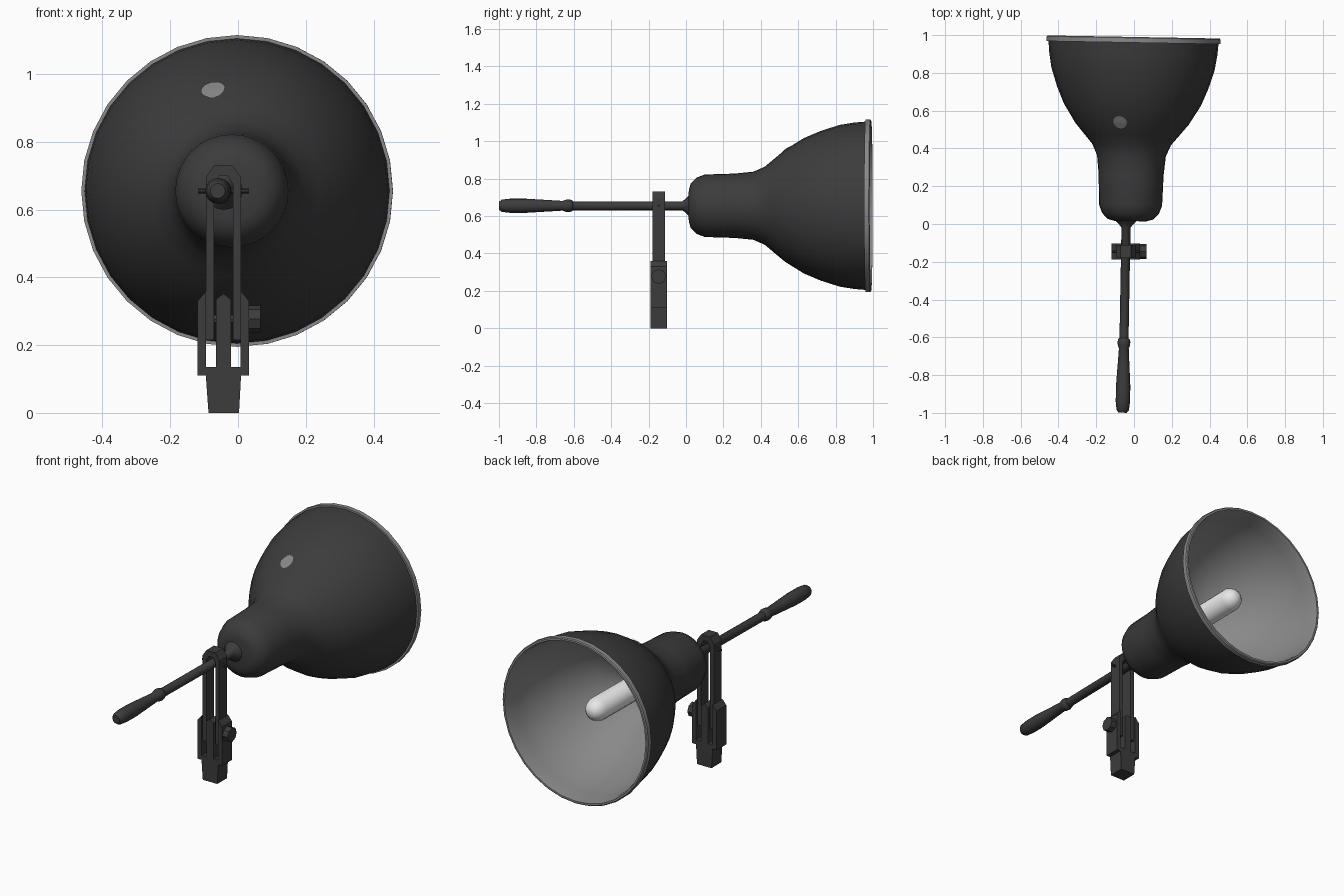
import bpy, bmesh, math
from mathutils import Matrix, Vector

if "Cube" in bpy.data.objects:
    bpy.data.objects.remove(bpy.data.objects["Cube"])

TILT = Matrix.Rotation(-0.018, 4, 'Z')   # the lamp head is turned slightly off the y axis
AXIS_Z = 0.655


def material(name, v):
    m = bpy.data.materials.new(name)
    m.diffuse_color = (v, v, v, 1)
    m.use_nodes = True
    m.node_tree.nodes["Principled BSDF"].inputs["Base Color"].default_value = m.diffuse_color
    return m


DARK = material("dark enamel", 0.045)
GREY = material("light grey", 0.25)
WHITE = material("bulb white", 0.8)


def finish(name, bm, mats, smooth=None):
    bmesh.ops.remove_doubles(bm, verts=bm.verts, dist=1e-5)
    bmesh.ops.recalc_face_normals(bm, faces=bm.faces)
    me = bpy.data.meshes.new(name)
    bm.to_mesh(me)
    bm.free()
    for m in mats:
        me.materials.append(m)
    ob = bpy.data.objects.new(name, me)
    bpy.context.collection.objects.link(ob)
    if smooth:
        bpy.ops.object.select_all(action='DESELECT')
        ob.select_set(True)
        bpy.context.view_layer.objects.active = ob
        bpy.ops.object.shade_smooth_by_angle(angle=math.radians(smooth))
    return ob


def lathe(name, prof, mats, x, segs, mat_rule=lambda i: 0, smooth=40):
    """Spin (y, r) pairs round the lamp axis."""
    bm = bmesh.new()
    rings = []
    for y, r in prof:
        rings.append([bm.verts.new(TILT @ Vector((x + r * math.cos(a), y, AXIS_Z + r * math.sin(a))))
                      for a in (2 * math.pi * k / segs for k in range(segs))])
    for i in range(len(rings) - 1):
        a, b = rings[i], rings[i + 1]
        for k in range(segs):
            n = (k + 1) % segs
            bm.faces.new((a[k], a[n], b[n], b[k])).material_index = mat_rule(i)
    return finish(name, bm, mats, smooth)


def plate(name, outline, y0, y1):
    """Extrude an (x, z) outline from y0 to y1."""
    bm = bmesh.new()
    f = bm.faces.new([bm.verts.new((x, y0, z)) for x, z in outline])
    ext = bmesh.ops.extrude_face_region(bm, geom=[f])
    for v in ext["geom"]:
        if isinstance(v, bmesh.types.BMVert):
            v.co.y = y1
    return finish(name, bm, [DARK])


def x_cylinder(name, x0, x1, y, z, r, segs):
    bm = bmesh.new()
    bmesh.ops.create_cone(bm, cap_ends=True, segments=segs, radius1=r, radius2=r, depth=x1 - x0,
                          matrix=Matrix.Translation(((x0 + x1) / 2, y, z)) @ Matrix.Rotation(math.pi / 2, 4, 'Y'))
    return finish(name, bm, [DARK], 35)


# Shade: outer skin, rolled lip, grey inside
outer = [(0.015, 0), (0.015, 0.085), (0.025, 0.12), (0.055, 0.15), (0.10, 0.167), (0.26, 0.172), (0.36, 0.182),
         (0.42, 0.208), (0.47, 0.25), (0.53, 0.30), (0.63, 0.362), (0.72, 0.40), (0.82, 0.432),
         (0.90, 0.445), (0.96, 0.45)]
lip = [(0.96, 0.46), (0.985, 0.46), (0.99, 0.455), (0.99, 0.445)]
inner = [(y, r - 0.012) for y, r in reversed(outer[3:])] + [(0.04, 0.1), (0.04, 0)]
n_out = len(outer) - 1
lathe("shade", outer + lip + inner, [DARK, GREY], -0.02, 32, lambda i: 0 if i < n_out else 1)


# Small grey spot lying on the upper shade
def shade_radius(y):
    for (y0, r0), (y1, r1) in zip(outer[1:], outer[2:]):
        if y0 <= y <= y1:
            return r0 + (r1 - r0) * (y - y0) / (y1 - y0)


def on_shade(y, a):
    r = shade_radius(y) + 0.004
    return TILT @ Vector((-0.02 + r * math.cos(a), y, AXIS_Z + r * math.sin(a)))


bm = bmesh.new()
a0, y0 = math.radians(102), 0.537
mid = bm.verts.new(on_shade(y0, a0))
ring = [bm.verts.new(on_shade(y0 + 0.033 * math.sin(t), a0 + 0.12 * math.cos(t)))
        for t in (2 * math.pi * k / 12 for k in range(12))]
for k in range(12):
    bm.faces.new((mid, ring[k], ring[(k + 1) % 12]))
finish("shade_spot", bm, [GREY])

# Bulb
lathe("bulb", [(0.05, 0), (0.05, 0.064), (0.80, 0.064), (0.835, 0.05), (0.855, 0.028), (0.86, 0)],
      [WHITE], -0.02, 12, smooth=50)

# Rod with a flared collar at the shade and a turned grip
lathe("rod", [(-0.62, 0), (-0.62, 0.024), (-0.02, 0.024), (0.0, 0.04), (0.02, 0.06), (0.02, 0)],
      [DARK], -0.042, 16)
lathe("grip", [(-1.0, 0), (-1.0, 0.022), (-0.985, 0.033), (-0.94, 0.038), (-0.86, 0.038), (-0.76, 0.032),
               (-0.66, 0.026), (-0.645, 0.032), (-0.625, 0.034), (-0.61, 0.03), (-0.605, 0.024), (-0.605, 0)],
      [DARK], -0.042, 16)

# Inverted U strap that holds the rod
C = -0.043
half = [(0.052, 0.215), (0.052, 0.695), (0.028, 0.73)]
half_in = [(0.012, 0.70), (0.028, 0.675), (0.028, 0.215)]
outline = [(C - x, z) for x, z in half] + [(C + x, z) for x, z in reversed(half)]
outline += [(C + x, z) for x, z in reversed(half_in)] + [(C - x, z) for x, z in half_in]
plate("strap", outline, -0.18, -0.112)

# Pivot pin through strap and rod
x_cylinder("pivot_pin", -0.118, 0.033, -0.146, 0.655, 0.007, 8)

# Clamp bracket: tapered foot, centre tongue, two outer cheeks
Y0, Y1 = -0.189, -0.102
plate("foot", [(C - 0.044, 0), (C + 0.046, 0), (C + 0.052, 0.11), (C + 0.052, 0.135),
               (C - 0.052, 0.135), (C - 0.052, 0.11)], Y0, Y1)
plate("centre_tongue", [(C - 0.022, 0.13), (C + 0.022, 0.13), (C + 0.022, 0.335),
                        (C, 0.352), (C - 0.022, 0.335)], Y0, Y1)
for side, s in (("left", -1), ("right", 1)):
    plate(side + "_cheek", [(C + s * 0.051, 0.11), (C + s * 0.076, 0.11), (C + s * 0.076, 0.33),
                            (C + s * 0.051, 0.36)], Y0, Y1)

# Clamp bolt and its knob
x_cylinder("clamp_bolt", -0.115, 0.035, -0.146, 0.277, 0.014, 8)
x_cylinder("clamp_knob", 0.03, 0.066, -0.146, 0.277, 0.04, 8)
